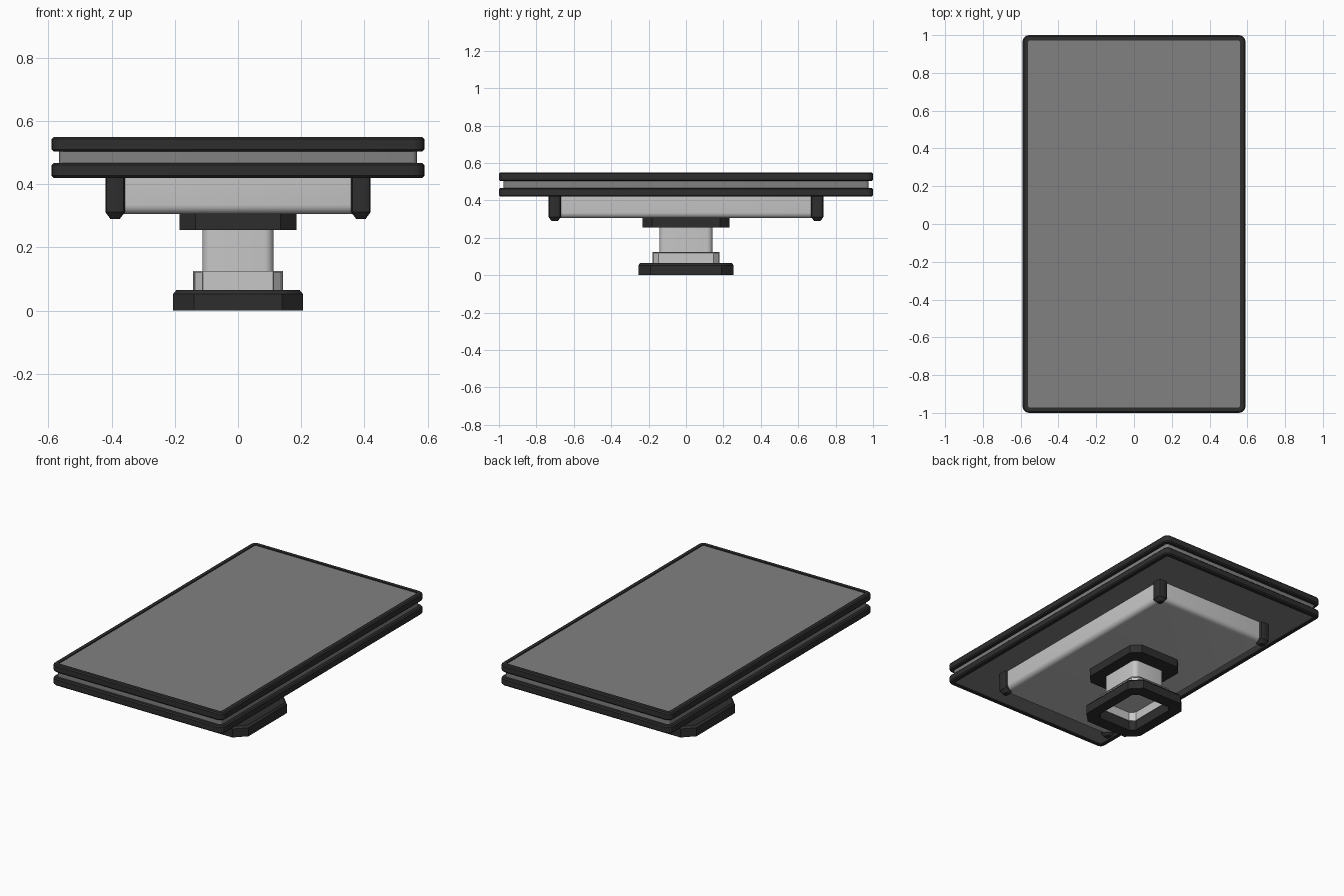
import bpy, bmesh
from math import sin, cos, pi, radians

cube = bpy.data.objects.get("Cube")
if cube:
    bpy.data.objects.remove(cube, do_unlink=True)


def material(name, r, g, b):
    mat = bpy.data.materials.new(name)
    mat.use_nodes = True
    mat.diffuse_color = (r, g, b, 1)
    mat.node_tree.nodes["Principled BSDF"].inputs["Base Color"].default_value = (r, g, b, 1)
    return mat


charcoal = material("charcoal", .027, .027, .027)
mid_grey = material("mid grey", .22, .22, .22)
light_grey = material("light grey", .57, .57, .57)


def outline(hx, hy, corner, steps):
    """Rectangle outline with chamfered (one step) or rounded corners."""
    points = []
    for quarter, (sx, sy) in enumerate([(1, 1), (-1, 1), (-1, -1), (1, -1)]):
        for i in range(steps + 1):
            a = (quarter + i / steps) * pi / 2
            points.append((sx * (hx - corner) + corner * cos(a),
                           sy * (hy - corner) + corner * sin(a)))
    return points


def loft(name, rings, steps, mat, closed=False, panels=False, center=(0, 0)):
    """Skin a stack of (half x, half y, corner, z) rings; cap or close it."""
    bm = bmesh.new()
    loops = [[bm.verts.new((x + center[0], y + center[1], z))
              for x, y in outline(hx, hy, corner, steps)]
             for hx, hy, corner, z in rings]
    pairs = list(zip(loops, loops[1:]))
    if closed:
        pairs.append((loops[-1], loops[0]))
    else:
        bm.faces.new(loops[0])
        bm.faces.new(loops[-1])
    for low, high in pairs:
        for i in range(len(low)):
            j = (i + 1) % len(low)
            bm.faces.new((low[i], low[j], high[j], high[i]))
    bmesh.ops.recalc_face_normals(bm, faces=bm.faces[:])
    if panels:
        bm.normal_update()
        sides = [f for f in bm.faces if abs(f.normal.z) < .1
                 and f.normal.dot(f.calc_center_median()) > 0]
        bmesh.ops.inset_individual(bm, faces=sides, thickness=.006, depth=0)
        bmesh.ops.inset_individual(bm, faces=sides, thickness=.001, depth=-.004)
    mesh = bpy.data.meshes.new(name)
    bm.to_mesh(mesh)
    bm.free()
    mesh.materials.append(mat)
    obj = bpy.data.objects.new(name, mesh)
    bpy.context.collection.objects.link(obj)
    bpy.ops.object.select_all(action='DESELECT')
    obj.select_set(True)
    bpy.context.view_layer.objects.active = obj
    bpy.ops.object.shade_smooth_by_angle(angle=radians(35))
    return obj


# Tabletop core and its two edge frames
X, Y = .59, 1.0
loft("top_panel", [(.566, .976, .015, .426), (.566, .976, .015, .544)], 4, mid_grey)
for name, low, high in [("lower_frame", .42, .467), ("upper_frame", .503, .55)]:
    b = .007
    loft(name, [(X - b, Y - b, .028, low), (X, Y, .035, low + b),
                (X, Y, .035, high - b), (X - b, Y - b, .028, high),
                (.562, .972, .012, high), (.562, .972, .012, low)],
         5, charcoal, closed=True)

# Under-table housing with a softly rounded lower edge
round_edge = .03
housing = []
for i in range(6):
    a = i / 5 * pi / 2
    inset = round_edge * (1 - sin(a))
    housing.append((.405 - inset, .72 - inset, .045 - inset,
                    .305 + round_edge * (1 - cos(a))))
housing.append((.405, .72, .045, .43))
loft("housing", housing, 5, light_grey)

# Corner guards, tapered at the foot
for sx, side in [(1, "left"), (-1, "right")]:
    for sy, end in [(-1, "front"), (1, "back")]:
        loft("corner_guard_" + end + "_" + side,
             [(.015, .017, .006, .29), (.031, .033, .014, .312), (.031, .033, .014, .425)],
             2, charcoal, center=(sx * .389, sy * .702))

# Pedestal: mounting flange, post, panelled collar
loft("mounting_flange", [(.185, .233, .05, .255), (.185, .233, .05, .308)], 1, charcoal)
loft("post", [(.113, .142, .03, .12), (.113, .142, .03, .26)], 5, light_grey)
loft("collar", [(.134, .171, .028, .115), (.134, .171, .028, .06),
                (.143, .18, .032, .06), (.143, .18, .032, .125)],
     1, light_grey, panels=True)

# Base ring, open underneath
loft("base", [(.205, .255, .065, 0), (.205, .255, .065, .053), (.195, .245, .06, .065),
              (.137, .174, .03, .065), (.14, .177, .03, 0)],
     1, charcoal, closed=True)
